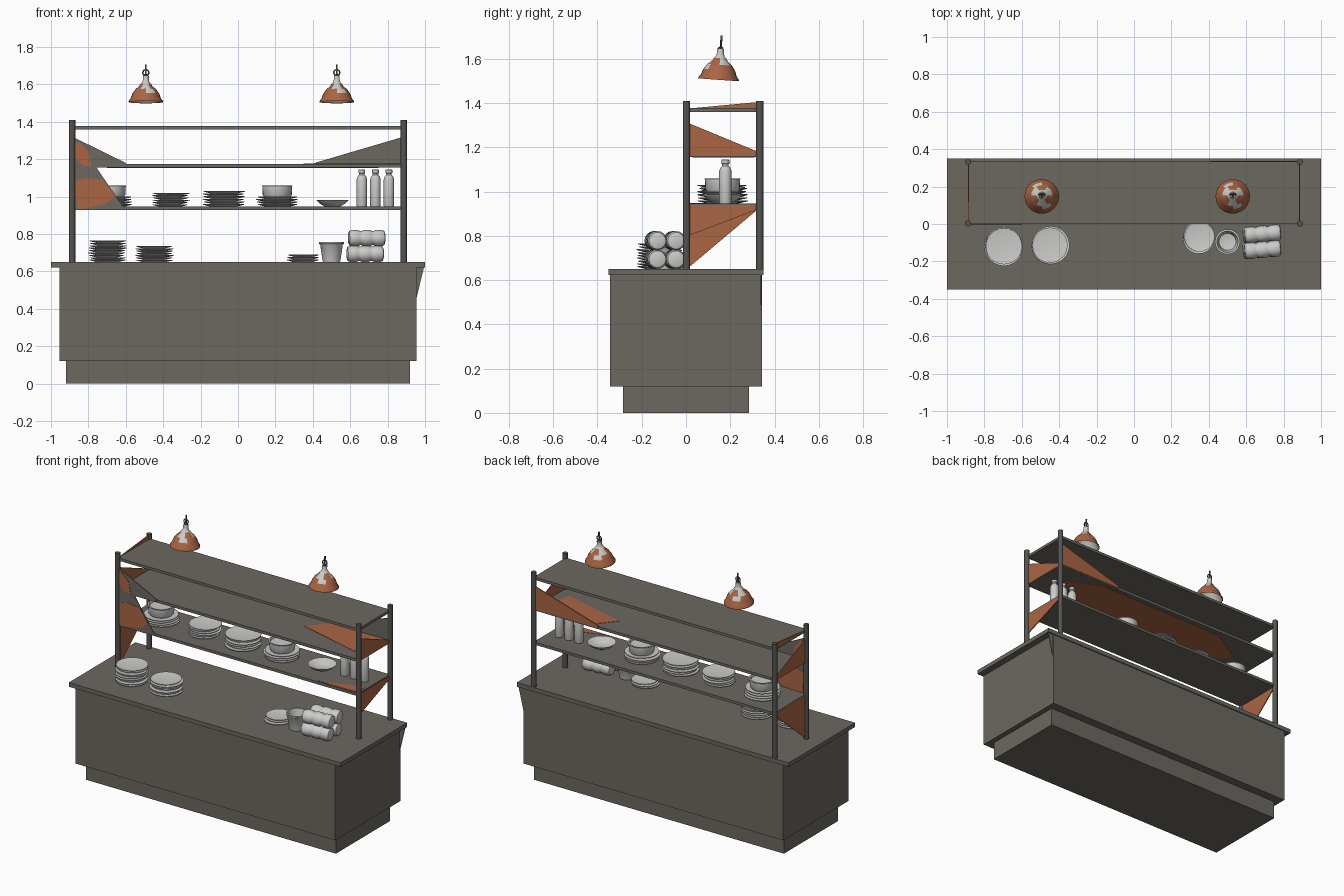
import bpy, bmesh, math, random
from mathutils import Matrix, Vector

if "Cube" in bpy.data.objects:
    bpy.data.objects.remove(bpy.data.objects["Cube"])

random.seed(4)

def mat(name, c):
    m = bpy.data.materials.new(name)
    m.diffuse_color = (*c, 1)
    m.use_nodes = True
    m.node_tree.nodes["Principled BSDF"].inputs["Base Color"].default_value = m.diffuse_color
    return m

GREY = mat("warm grey", (0.15, 0.14, 0.12))
DARK = mat("dark grey metal", (0.09, 0.088, 0.08))
ORANGE = mat("copper orange", (0.40, 0.13, 0.055))
WHITE = mat("off white", (0.60, 0.60, 0.59))

def finish(name, bm, mats, smooth=False):
    bmesh.ops.recalc_face_normals(bm, faces=bm.faces)
    me = bpy.data.meshes.new(name)
    bm.to_mesh(me)
    bm.free()
    ob = bpy.data.objects.new(name, me)
    bpy.context.collection.objects.link(ob)
    for m in mats:
        me.materials.append(m)
    if smooth:
        bpy.ops.object.select_all(action='DESELECT')
        ob.select_set(True)
        bpy.context.view_layer.objects.active = ob
        bpy.ops.object.shade_smooth_by_angle(angle=math.radians(40))
    return ob

def box(name, x0, x1, y0, y1, z0, z1, m=GREY):
    bm = bmesh.new()
    bmesh.ops.create_cube(bm, size=1)
    for v in bm.verts:
        v.co = ((x0 + x1) / 2 + v.co.x * (x1 - x0), (y0 + y1) / 2 + v.co.y * (y1 - y0),
                (z0 + z1) / 2 + v.co.z * (z1 - z0))
    return finish(name, bm, [m])

def plate(name, axis, at, thick, pts, m):
    """Thin flat polygon perpendicular to an axis, centred on `at`."""
    bm = bmesh.new()
    def co(p, d):
        c = [p[0], p[1]]
        c.insert(axis, at + d)
        return c
    f = bm.faces.new([bm.verts.new(co(p, -thick / 2)) for p in pts])
    r = bmesh.ops.extrude_face_region(bm, geom=[f])
    off = Vector((0, 0, 0))
    off[axis] = thick
    bmesh.ops.translate(bm, vec=off, verts=[g for g in r['geom'] if isinstance(g, bmesh.types.BMVert)])
    return finish(name, bm, [m])

def lathe(bm, prof, mtx, n=24, rule=None):
    """Revolve (radius, height) points around z."""
    rings = []
    for r, z in prof:
        if r < 1e-5:
            rings.append([bm.verts.new(mtx @ Vector((0, 0, z)))] * n)
        else:
            rings.append([bm.verts.new(mtx @ Vector((r * math.cos(2 * math.pi * k / n),
                          r * math.sin(2 * math.pi * k / n), z))) for k in range(n)])
    for i in range(len(prof) - 1):
        a, b = rings[i], rings[i + 1]
        for k in range(n):
            q = []
            for v in (a[k], a[(k + 1) % n], b[(k + 1) % n], b[k]):
                if v not in q:
                    q.append(v)
            if len(q) > 2:
                f = bm.faces.new(q)
                if rule:
                    f.material_index = rule(i, k)

def turned(name, prof, x, y, z, m=WHITE, n=24):
    bm = bmesh.new()
    lathe(bm, prof, Matrix.Translation((x, y, z)), n)
    return finish(name, bm, [m], True)

def plate_stack(name, x, y, z, r, top):
    bm = bmesh.new()
    n = max(2, round((top - z) / 0.013))
    step = (top - z) / n
    for i in range(n):
        s = r * random.uniform(0.92, 1.0)
        mtx = Matrix.Translation((x + random.uniform(-.005, .005), y + random.uniform(-.005, .005), z + i * step))
        lathe(bm, [(0, 0), (.6 * s, 0), (s, step * .75), (s, step), (.62 * s, step * .6), (0, step * .6)], mtx)
    return finish(name, bm, [WHITE], True)

# Counter: plinth, body, worktop and torn corner flap
box("plinth", -.92, .92, -.285, .285, 0, .12)
box("counter_body", -.955, .955, -.343, .343, .12, .625)
box("worktop", -1, 1, -.35, .35, .622, .65)
plate("corner_flap", 1, .338, .006, [(.95, .625), (.995, .625), (.955, .46)], GREY)

# Shelf rack: posts and three shelves
for sx in (-1, 1):
    for py, side in ((.002, "front"), (.333, "back")):
        turned(f"{side}_post_{'left' if sx < 0 else 'right'}",
               [(0, 0), (.017, 0), (.017, .76), (0, .76)], sx * .887, py, .65, DARK, 10)
for nm, z in (("lower", .937), ("middle", 1.165), ("top", 1.368)):
    box(nm + "_shelf", -.885, .885, 0, .335, z - .009, z + .009)

# Copper areas on the shelves
plate("middle_shelf_underside_patch", 2, 1.156, .004,
      [(-.6, .03), (.5, .03), (.75, .2), (.5, .31), (-.45, .3), (-.7, .15)], ORANGE)
plate("middle_shelf_top_patch", 2, 1.174, .004, [(.35, .2), (.8, .08), (.86, .32), (.45, .32)], ORANGE)
plate("lower_shelf_top_patch", 2, .946, .004, [(.58, .01), (.87, .01), (.87, .1)], ORANGE)

# Side panels, as (y, z) outlines
mid = [(.01, 1.31), (.325, 1.18), (.325, 1.16), (.01, 1.16)]
plate("left_top_panel", 0, -.885, .006, [(.01, 1.375), (.33, 1.375), (.33, 1.405)], ORANGE)
plate("left_middle_panel", 0, -.885, .006, mid, ORANGE)
plate("left_lower_panel", 0, -.885, .006, [(.01, .655), (.325, .92), (.325, .945), (.01, .945)], ORANGE)
plate("right_middle_panel", 0, .885, .006, mid, ORANGE)
plate("right_lower_panel", 0, .885, .006, [(.01, .8), (.325, .92), (.325, .94), (.01, .94)], ORANGE)

# Front left panel with copper patches, and back right panel
plate("front_left_panel", 1, -.002, .005,
      [(-.885, 1.32), (-.6, 1.18), (-.6, 1.16), (-.76, 1.16), (-.61, .94), (-.885, .94)], GREY)
plate("front_left_upper_patch", 1, -.002, .009,
      [(-.88, 1.29), (-.85, 1.29), (-.80, 1.24), (-.785, 1.16), (-.83, 1.165), (-.88, 1.22)], ORANGE)
plate("front_left_lower_patch", 1, -.002, .009,
      [(-.87, 1.08), (-.82, 1.10), (-.72, 1.09), (-.655, 1.0), (-.72, .955), (-.86, .93)], ORANGE)
tri = [(.41, 1.165), (.41, 1.18), (.885, 1.32), (.885, 1.165)]
plate("back_right_panel", 1, .332, .004, tri, GREY)
plate("back_right_panel_copper_face", 1, .336, .004, tri, ORANGE)

# Plates, bowls and bottles on the lower shelf
Z = .946
BOWL = [(0, 0), (.07, 0), (.078, .012), (.08, .058), (.084, .062), (.074, .062), (.07, .05), (0, .045)]
plate_stack("shelf_plates_1", -.36, .165, Z, .10, 1.02)
plate_stack("shelf_plates_2", -.075, .165, Z, .112, 1.03)
for i, x in enumerate((-.68, .21)):
    plate_stack(f"bowl_plates_{i + 1}", x, .165, Z, .112, 1.0)
    turned(f"bowl_{i + 1}", BOWL, x, .165, .998)
turned("shallow_bowl", [(0, 0), (.04, 0), (.07, .018), (.087, .036), (.082, .036), (.05, .014), (0, .01)], .505, .165, Z)
for i, x in enumerate((.662, .735, .807)):
    turned(f"bottle_{i + 1}", [(0, 0), (.026, 0), (.028, .005), (.028, .145), (.024, .16), (.015, .17),
                               (.015, .178), (.018, .18), (.018, .197), (.014, .2), (0, .2)], x, .178, Z, n=16)

# Plates and cup on the worktop
plate_stack("counter_plates_1", -.70, -.12, .65, .102, .765)
plate_stack("counter_plates_2", -.445, -.11, .65, .102, .735)
plate_stack("counter_plates_3", .35, -.07, .65, .087, .69)
turned("cup", [(0, 0), (.045, 0), (.048, .01), (.06, .09), (.067, .098), (.067, .106), (.057, .106),
               (.045, .04), (0, .03)], .5, -.095, .65)

# Rolled towels, tied into three bulges
prof = [(0, -.098), (.028, -.098)]
for c in (-.065, 0, .065):
    prof += [(.038, c - .029), (.044, c - .015), (.044, c + .015), (.038, c + .029)]
prof += [(.028, .098), (0, .098)]
bm = bmesh.new()
for j in range(2):
    for k in range(2):
        mtx = (Matrix.Translation((.68 + .008 * j, -.137 + .084 * k, .694 + .084 * j))
               @ Matrix.Rotation(math.radians(5), 4, 'Z') @ Matrix.Rotation(math.pi / 2, 4, 'Y'))
        lathe(bm, prof, mtx, 16)
finish("rolled_towels", bm, [WHITE], True)

# Hanging lamps: copper shade with worn white crown, white inside, dark hook
SHADE = [(0, .08), (.035, .078), (.062, .05), (.078, .014), (.088, .002), (.092, 0), (.092, .006), (.082, .018),
         (.072, .045), (.056, .068), (.036, .085), (.028, .098), (.022, .102), (.016, .118), (.016, .14), (0, .14)]
def shade_rule(i, k):
    if i < 4 or i >= 11:
        return 1
    if i in (9, 10):
        return 1 if k % 8 < 4 else 0
    return 1 if i == 8 and k % 12 in (6, 7, 8) else 0

for nm, x in (("left", -.493), ("right", .528)):
    mtx = Matrix.Translation((x, .147, 1.505)) @ Matrix.Rotation(math.radians(-4), 4, 'X')
    bm = bmesh.new()
    lathe(bm, SHADE, mtx, 24, shade_rule)
    finish(nm + "_lamp_shade", bm, [ORANGE, WHITE], True)
    bm = bmesh.new()
    lathe(bm, [(0, .138), (.012, .138), (.012, .146), (.005, .15), (.005, .2), (0, .202)], mtx, 10)
    ring = mtx @ Matrix.Translation((0, 0, .158)) @ Matrix.Rotation(math.pi / 2, 4, 'X')
    lathe(bm, [(.016 + .004 * math.cos(a * math.pi / 3), .004 * math.sin(a * math.pi / 3)) for a in range(7)], ring, 14)
    finish(nm + "_lamp_hook", bm, [DARK], True)
